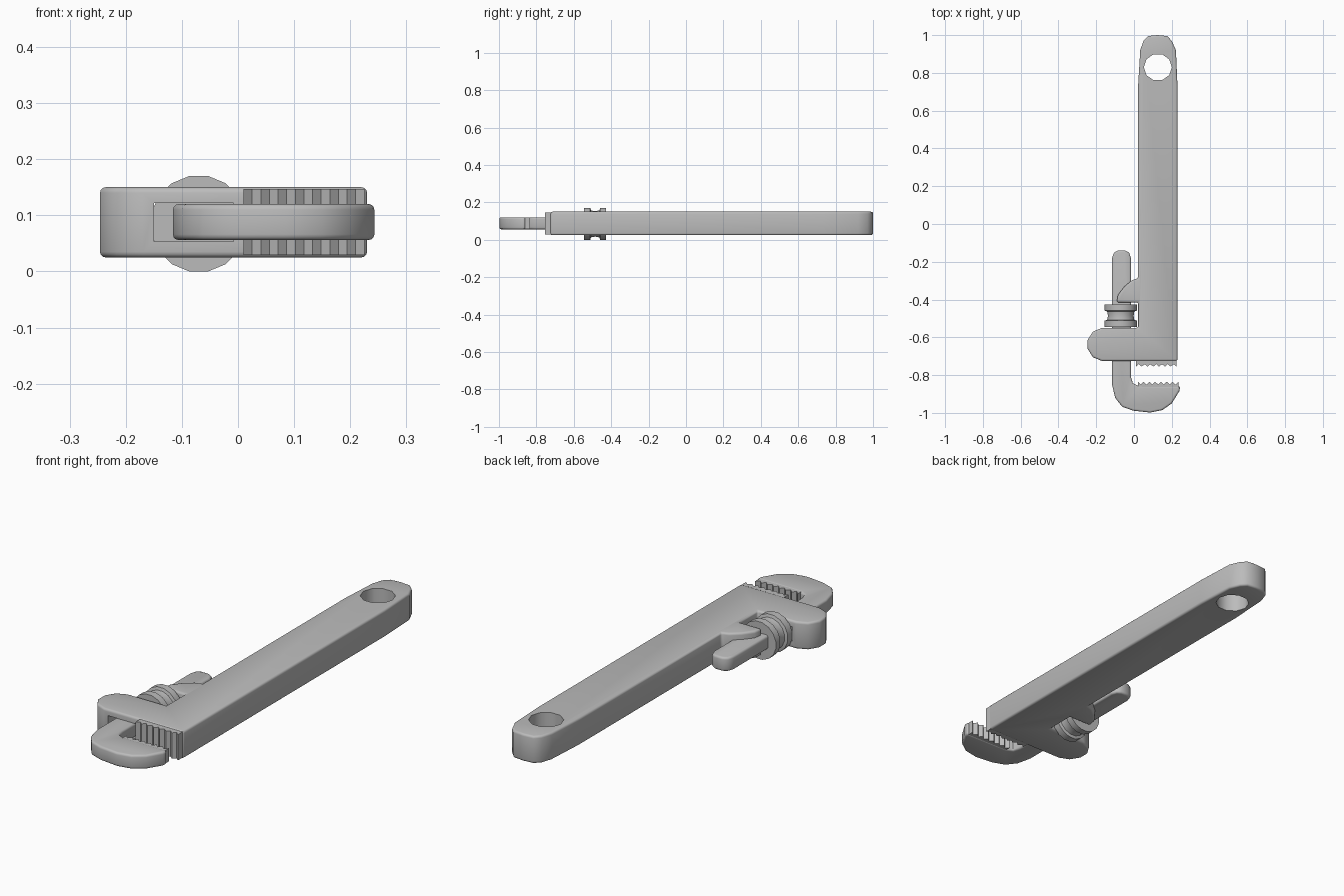
import bpy, bmesh, math

if "Cube" in bpy.data.objects:
    bpy.data.objects.remove(bpy.data.objects["Cube"])

steel = bpy.data.materials.new("grey steel")
steel.diffuse_color = (0.5, 0.5, 0.5, 1)
steel.use_nodes = True
steel.node_tree.nodes["Principled BSDF"].inputs["Base Color"].default_value = steel.diffuse_color


def make_object(name, bm):
    bmesh.ops.recalc_face_normals(bm, faces=bm.faces)
    me = bpy.data.meshes.new(name)
    bm.to_mesh(me)
    bm.free()
    ob = bpy.data.objects.new(name, me)
    bpy.context.collection.objects.link(ob)
    me.materials.append(steel)
    return ob


def plate(name, pts, z0, z1):
    """Extrude a top-view outline from z0 to z1."""
    bm = bmesh.new()
    face = bm.faces.new([bm.verts.new((x, y, z0)) for x, y in pts])
    new = bmesh.ops.extrude_face_region(bm, geom=[face])["geom"]
    verts = [v for v in new if isinstance(v, bmesh.types.BMVert)]
    bmesh.ops.translate(bm, verts=verts, vec=(0, 0, z1 - z0))
    return make_object(name, bm)


def select(ob):
    bpy.ops.object.select_all(action='DESELECT')
    ob.select_set(True)
    bpy.context.view_layer.objects.active = ob


def bevel(ob, width):
    select(ob)
    m = ob.modifiers.new("bevel", 'BEVEL')
    m.width, m.segments = width, 3
    m.limit_method, m.angle_limit = 'ANGLE', math.radians(60)
    bpy.ops.object.modifier_apply(modifier=m.name)


def cut(ob, cutter):
    select(ob)
    m = ob.modifiers.new("cut", 'BOOLEAN')
    m.operation, m.solver, m.object = 'DIFFERENCE', 'EXACT', cutter
    bpy.ops.object.modifier_apply(modifier=m.name)
    bpy.data.objects.remove(cutter)


def smooth(ob):
    select(ob)
    bpy.ops.object.shade_smooth_by_angle(angle=math.radians(42))


# Handle, head and collar in one casting
body = plate("handle_and_head", [
    (0.23, -0.725), (0.23, 0.735), (0.222, 0.92), (0.20, 0.97), (0.175, 0.995),
    (0.125, 1.0), (0.075, 0.995), (0.05, 0.97), (0.033, 0.92), (0.022, 0.735),
    (0.022, -0.288), (-0.01, -0.297), (-0.05, -0.33), (-0.085, -0.375),
    (-0.092, -0.415), (0.022, -0.415), (0.022, -0.55), (-0.17, -0.55),
    (-0.218, -0.57), (-0.246, -0.615), (-0.246, -0.66), (-0.218, -0.705),
    (-0.17, -0.725)], 0.025, 0.15)
bevel(body, 0.01)

# Hanging hole and the slot the hook slides through
hole = [(0.126 + 0.074 * math.cos(i * math.tau / 10),
         0.83 + 0.072 * math.sin(i * math.tau / 10)) for i in range(10)]
cut(body, plate("hole_cutter", hole, -0.1, 0.3))
cut(body, plate("slot_cutter", [(-0.15, -0.8), (-0.008, -0.8),
                                (-0.008, -0.5), (-0.15, -0.5)], 0.053, 0.122))
smooth(body)

# Sliding hook jaw with its shank
hook = plate("hook_jaw", [
    (-0.116, -0.18), (-0.106, -0.152), (-0.085, -0.14), (-0.047, -0.14),
    (-0.026, -0.152), (-0.016, -0.18), (-0.016, -0.81), (-0.006, -0.843),
    (0.022, -0.857), (0.245, -0.86), (0.24, -0.885), (0.20, -0.95),
    (0.15, -0.985), (0.085, -0.998), (-0.005, -0.988), (-0.063, -0.967),
    (-0.10, -0.92), (-0.116, -0.85)], 0.056, 0.12)
bevel(hook, 0.01)
smooth(hook)


# Toothed jaw inserts
def teeth(name, x0, x1, back, root, tip, z0, z1, count=7):
    n = count * 4
    pts = [(x0, back)]
    for i in range(n + 1):
        wave = 0.5 - 0.5 * math.cos(i / n * math.tau * count)
        pts.append((x0 + (x1 - x0) * i / n, tip + (root - tip) * wave))
    pts.append((x1, back))
    smooth(plate(name, pts, z0, z1))


teeth("upper_jaw_teeth", 0.01, 0.225, -0.715, -0.742, -0.755, 0.029, 0.147)
teeth("lower_jaw_teeth", 0.02, 0.235, -0.87, -0.85, -0.835, 0.058, 0.118)

# Adjusting nut: flanged spool turned about the shank
profile = [(0.04, -0.545), (0.085, -0.545), (0.085, -0.512), (0.072, -0.508),
           (0.068, -0.486), (0.072, -0.463), (0.085, -0.459), (0.085, -0.427),
           (0.04, -0.427)]
bm = bmesh.new()
sides = 16
rings = []
for i in range(sides):
    a = (i + 0.5) * math.tau / sides
    k = 1 / math.cos(math.pi / sides)
    rings.append([bm.verts.new((-0.07 + r * k * math.cos(a), y,
                                0.085 + r * k * math.sin(a))) for r, y in profile])
for i in range(sides):
    a, b = rings[i], rings[(i + 1) % sides]
    for j in range(len(profile) - 1):
        bm.faces.new((a[j], a[j + 1], b[j + 1], b[j]))
for j in (0, -1):
    bm.faces.new([r[j] for r in rings])
smooth(make_object("adjusting_nut", bm))
